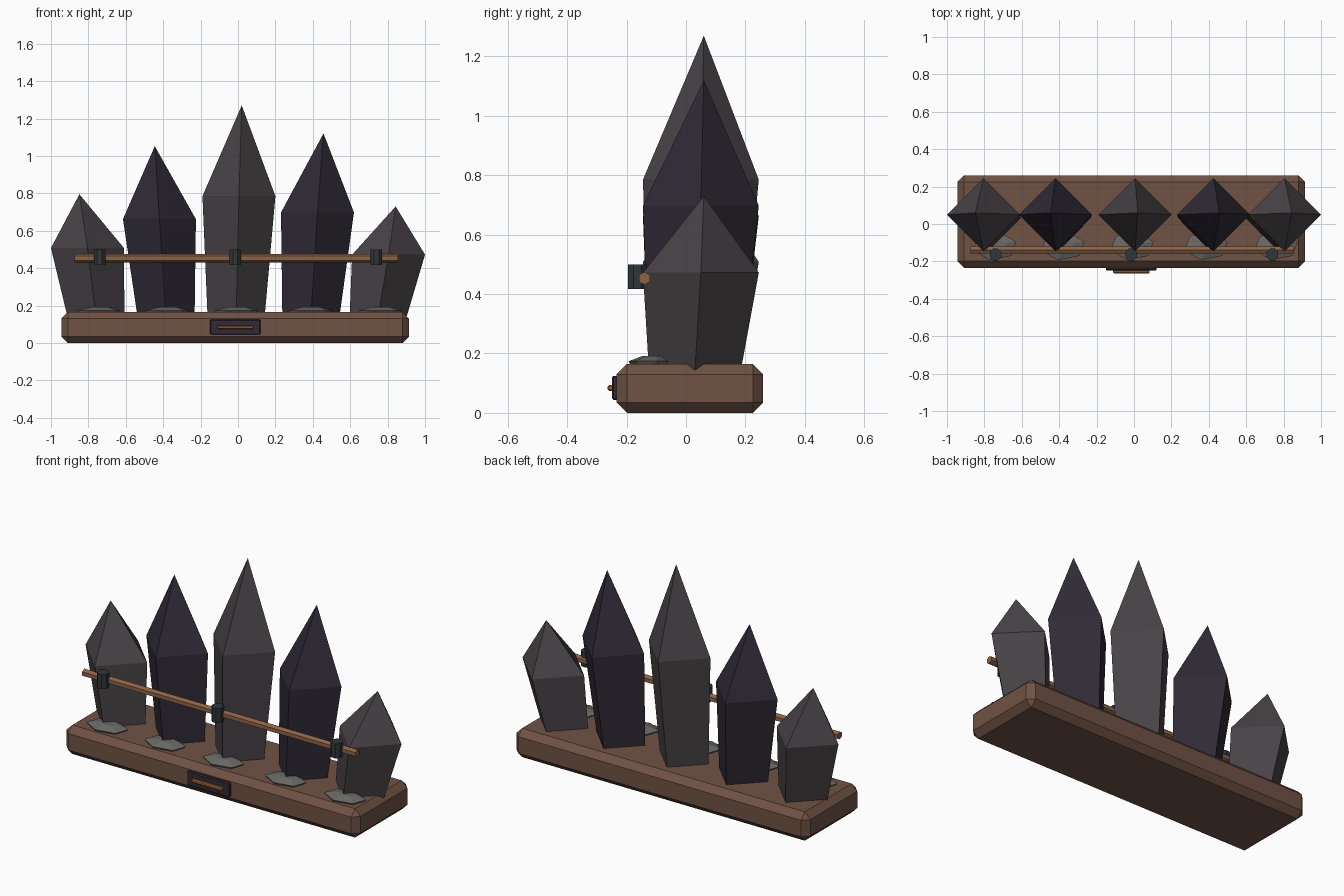
import bpy, bmesh, math
from mathutils import Vector

if "Cube" in bpy.data.objects:
    bpy.data.objects.remove(bpy.data.objects["Cube"])


def material(name, rgb):
    m = bpy.data.materials.new(name)
    m.diffuse_color = (*rgb, 1)
    m.use_nodes = True
    m.node_tree.nodes["Principled BSDF"].inputs["Base Color"].default_value = m.diffuse_color
    return m


WOOD = material("brown_wood", (0.16, 0.085, 0.058))
GREY = material("grey_crystal", (0.065, 0.055, 0.062))
DARK = material("dark_crystal", (0.030, 0.023, 0.037))
COPPER = material("copper", (0.26, 0.125, 0.06))
IRON = material("iron", (0.03, 0.037, 0.042))
STONE = material("stone", (0.14, 0.14, 0.13))
ORANGE = material("orange", (0.40, 0.14, 0.035))


def finish(bm, name, mat):
    bmesh.ops.recalc_face_normals(bm, faces=bm.faces)
    me = bpy.data.meshes.new(name)
    bm.to_mesh(me)
    bm.free()
    ob = bpy.data.objects.new(name, me)
    bpy.context.collection.objects.link(ob)
    me.materials.append(mat)
    return ob


def box(name, lo, hi, mat, bevel):
    bm = bmesh.new()
    bmesh.ops.create_cube(bm, size=1)
    lo, hi = Vector(lo), Vector(hi)
    for v in bm.verts:
        v.co = (lo + hi) / 2 + v.co * (hi - lo)
    ob = finish(bm, name, mat)
    mod = ob.modifiers.new("chamfer", 'BEVEL')
    mod.width, mod.segments = bevel, 1
    return ob


def loft(name, rings, sides, mat, turn=0.0):
    """Join horizontal rings (x, y, z, rx, ry); a zero radius makes a tip."""
    bm = bmesh.new()
    loops = []
    for x, y, z, rx, ry in rings:
        if rx == 0:
            loops.append([bm.verts.new((x, y, z))] * sides)
            continue
        loops.append([bm.verts.new((x + rx * math.cos(a), y + ry * math.sin(a), z))
                      for a in (turn + math.tau * i / sides for i in range(sides))])
    for a, b in zip(loops, loops[1:]):
        for i in range(sides):
            j = (i + 1) % sides
            bm.faces.new((a[i], a[j], b[i]) if b[i] is b[j] else (a[i], a[j], b[j], b[i]))
    bm.faces.new(loops[0][::-1])
    if rings[-1][3]:
        bm.faces.new(loops[-1])
    return finish(bm, name, mat)


# Chamfered base slab
box("base", (-0.945, -0.234, 0), (0.915, 0.26, 0.165), WOOD, 0.035)

# Leaning four-sided crystals: foot x, shoulder x, tip x, shoulder z, tip z
crystals = [
    (-0.76, -0.805, -0.848, 0.508, 0.795, GREY),
    (-0.385, -0.42, -0.445, 0.662, 1.052, DARK),
    (-0.01, 0.005, 0.02, 0.785, 1.27, GREY),
    (0.39, 0.425, 0.457, 0.698, 1.12, DARK),
    (0.75, 0.805, 0.843, 0.472, 0.73, GREY),
]
for n, (fx, sx, tx, sz, tz, mat) in enumerate(crystals, 1):
    loft(f"crystal_{n}", [(fx, 0.03, 0.145, 0.153, 0.155),
                          (sx, 0.05, sz, 0.195, 0.195),
                          (tx, 0.06, tz, 0, 0)], 4, mat)

# Flat stones in front of each crystal
for n, x in enumerate((-0.745, -0.38, -0.01, 0.385, 0.76), 1):
    loft(f"stone_{n}", [(x, -0.118, 0.15, 0.10, 0.065),
                        (x, -0.118, 0.174, 0.12, 0.077),
                        (x + 0.01, -0.112, 0.192, 0.05, 0.035)], 6, STONE, 0.3)

# Hexagonal crossbar
bar = loft("crossbar", [(0, 0, -0.865, 0.022, 0.022), (0, 0, 0.865, 0.022, 0.022)], 6, COPPER)
bar.rotation_euler = (0, math.pi / 2, 0)
bar.location = (-0.01, -0.14, 0.453)

# Clamps on the crossbar
for n, x in enumerate((-0.74, -0.015, 0.74), 1):
    loft(f"clamp_{n}", [(x, -0.163, 0.417, 0.033, 0.035),
                        (x, -0.163, 0.5, 0.033, 0.035)], 8, IRON, math.pi / 8)

# Front plate with glowing slot
box("front_plate", (-0.15, -0.249, 0.044), (0.121, -0.225, 0.125), DARK, 0.005)
box("slot", (-0.112, -0.264, 0.074), (0.084, -0.245, 0.094), ORANGE, 0.005)
